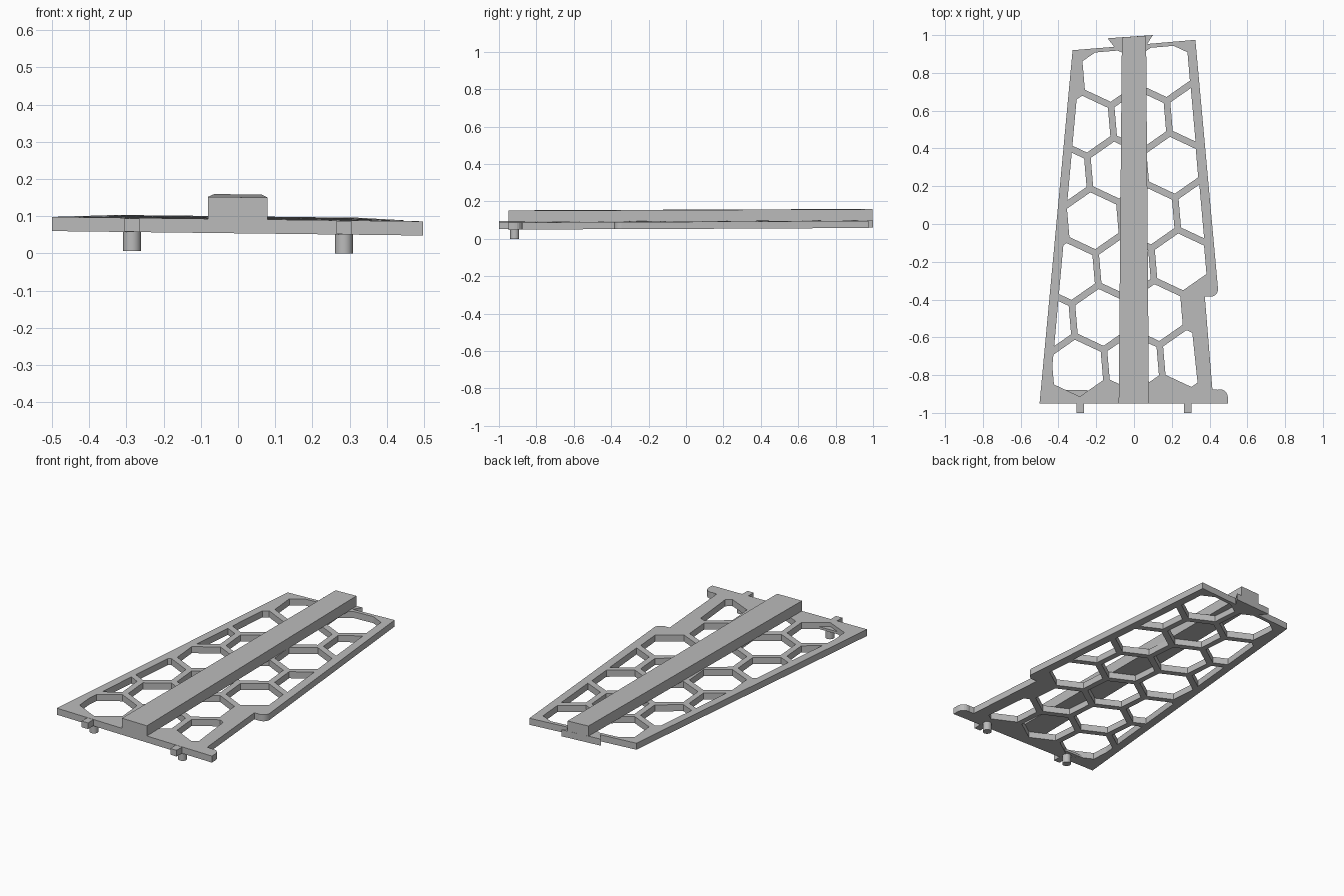
import bpy, bmesh, math
from mathutils import Vector

cube = bpy.data.objects.get("Cube")
if cube:
    bpy.data.objects.remove(cube, do_unlink=True)

grey = bpy.data.materials.new("light grey")
grey.use_nodes = True
colour = (0.5, 0.5, 0.5, 1)
grey.diffuse_color = colour
grey.node_tree.nodes["Principled BSDF"].inputs["Base Color"].default_value = colour


def tilt(x, y):
    """Height of the slightly sloping underside."""
    return 0.0578 - 0.012 * x + 0.004 * y


def prism_into(bm, outline, low, high):
    """Extrude a flat outline between two heights above the underside."""
    bottom = [bm.verts.new((x, y, tilt(x, y) + low)) for x, y in outline]
    top = [bm.verts.new((x, y, tilt(x, y) + high)) for x, y in outline]
    bm.faces.new(bottom[::-1])
    bm.faces.new(top)
    n = len(outline)
    for i in range(n):
        j = (i + 1) % n
        bm.faces.new((bottom[i], bottom[j], top[j], top[i]))


def make(name, prisms):
    bm = bmesh.new()
    for outline, low, high in prisms:
        prism_into(bm, outline, low, high)
    bmesh.ops.recalc_face_normals(bm, faces=bm.faces)
    mesh = bpy.data.meshes.new(name)
    bm.to_mesh(mesh)
    bm.free()
    mesh.materials.append(grey)
    obj = bpy.data.objects.new(name, mesh)
    bpy.context.scene.collection.objects.link(obj)
    return obj


def arc(cx, cy, r, start, end, n=6):
    angles = [math.radians(start + (end - start) * i / n) for i in range(n + 1)]
    return [(cx + r * math.cos(a), cy + r * math.sin(a)) for a in angles]


def rect(x0, x1, y0, y1):
    return [(x0, y0), (x1, y0), (x1, y1), (x0, y1)]


def clip(poly, a, b):
    """Keep the part of a polygon to the left of the line a to b."""
    a, b = Vector(a), Vector(b)
    d = b - a
    side = lambda p: d.x * (p[1] - a.y) - d.y * (p[0] - a.x)
    out = []
    for i, p in enumerate(poly):
        q = poly[(i + 1) % len(poly)]
        sp, sq = side(p), side(q)
        if sp >= 0:
            out.append(p)
        if sp * sq < 0:
            t = sp / (sp - sq)
            out.append((p[0] + t * (q[0] - p[0]), p[1] + t * (q[1] - p[1])))
    return out


def area(poly):
    return abs(sum(p[0] * q[1] - q[0] * p[1]
                   for p, q in zip(poly, poly[1:] + poly[:1]))) / 2


# Tapered plate with a stepped right edge, rounded corners and a flared back tab
THICK = 0.038
outline = [(-0.5, -0.95), (0.497, -0.95)]
outline += arc(0.455, -0.917, 0.042, 0, 110)
outline += [(0.415, -0.875), (0.375, -0.385)]
outline += arc(0.405, -0.345, 0.04, -90, 0)
outline += [(0.325, 0.975), (0.07, 0.953), (0.1, 1.0), (-0.14, 0.983),
            (-0.105, 0.938), (-0.325, 0.92)]
plate = make("perforated_plate", [(outline, 0, THICK)])

# Slanted honeycomb of holes, trimmed to leave a border
TURN = math.radians(4.9)
PITCH, RADIUS = 0.2965, 0.151
step_a = Vector((math.cos(TURN), math.sin(TURN))) * PITCH
step_b = Vector((math.cos(TURN + math.pi / 3), math.sin(TURN + math.pi / 3))) * PITCH
first = Vector((-0.3, -0.763))
holes = []
for row in range(7):
    for col in range(-6, 7):
        c = first + step_a * col + step_b * row
        if abs(c.x) > 0.6:
            continue
        hexagon = [(c.x + RADIUS * math.cos(TURN + math.radians(30 + 60 * k)),
                    c.y + RADIUS * math.sin(TURN + math.radians(30 + 60 * k)))
                   for k in range(6)]
        poly = clip(hexagon, (-0.28, 0.92), (-0.45, -0.95))
        poly = clip(poly, (-0.5, -0.912), (0.5, -0.912))
        poly = clip(poly, (0.325, 0.953), (-0.325, 0.898))
        if c.y < -0.38:
            poly = clip(poly, (0.34, -0.873), (0.29, -0.397))
        else:
            poly = clip(poly, (0.395, -0.344), (0.278, 0.975))
        if len(poly) > 2 and area(poly) > 0.002:
            holes.append((poly, -0.05, 0.1))
cutter = make("hole_cutter", holes)
cutter.hide_render = True
cutter.hide_viewport = True
mod = plate.modifiers.new("holes", "BOOLEAN")
mod.operation = "DIFFERENCE"
mod.solver = "EXACT"
mod.object = cutter

# Apply the holes and drop the cutter
bpy.context.view_layer.update()
evaluated = plate.evaluated_get(bpy.context.evaluated_depsgraph_get())
plate_mesh = bpy.data.meshes.new_from_object(evaluated)
plate.modifiers.clear()
plate.data = plate_mesh
bpy.data.objects.remove(cutter, do_unlink=True)

# Raised rib along the middle
make("centre_rib", [([(-0.081, -0.95), (0.079, -0.95), (0.064, 0.997), (-0.064, 0.988)],
                     THICK - 0.002, 0.097)])

# Front tabs, each with a round peg below
for side, x in (("right", -0.285), ("left", 0.285)):
    make(side + "_front_tab", [(rect(x - 0.02, x + 0.02, -1.0, -0.94), 0.001, THICK - 0.001)])
    make(side + "_peg_base", [(rect(x - 0.075, x + 0.04, -0.948, -0.878), 0.001, 0.015)])
    peg = make(side + "_peg", [(arc(x, -0.916, 0.024, 0, 345, 23), -0.051, 0.012)])
    bpy.ops.object.select_all(action="DESELECT")
    peg.select_set(True)
    bpy.context.view_layer.objects.active = peg
    bpy.ops.object.shade_smooth_by_angle()
